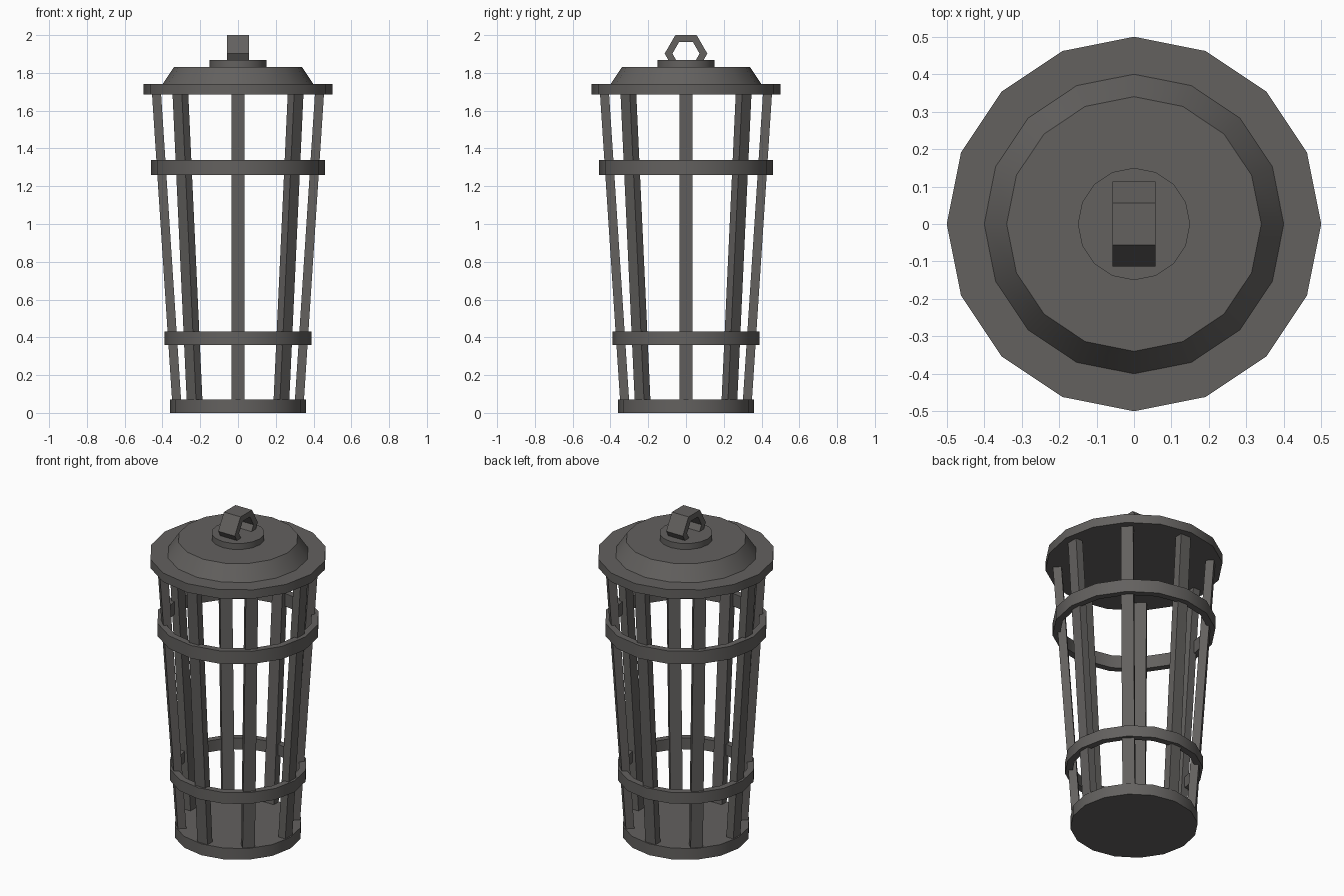
import bpy, bmesh, math
from mathutils import Matrix, Vector

if "Cube" in bpy.data.objects:
    bpy.data.objects.remove(bpy.data.objects["Cube"])

metal = bpy.data.materials.new("dark_grey_metal")
metal.diffuse_color = (0.125, 0.119, 0.114, 1)
metal.use_nodes = True
metal.node_tree.nodes["Principled BSDF"].inputs["Base Color"].default_value = metal.diffuse_color


def finish(name, bm, smooth=True):
    bmesh.ops.recalc_face_normals(bm, faces=bm.faces)
    me = bpy.data.meshes.new(name)
    bm.to_mesh(me)
    bm.free()
    me.materials.append(metal)
    ob = bpy.data.objects.new(name, me)
    bpy.context.collection.objects.link(ob)
    if smooth:
        bpy.ops.object.select_all(action='DESELECT')
        ob.select_set(True)
        bpy.context.view_layer.objects.active = ob
        bpy.ops.object.shade_smooth_by_angle(angle=math.radians(30))
    return ob


def lathe(name, profile, closed=False, sides=16):
    """Revolve (radius, z) points; open profiles get flat caps, closed ones make a band."""
    bm = bmesh.new()
    rings = [[bm.verts.new((r * math.cos(2 * math.pi * i / sides),
                            r * math.sin(2 * math.pi * i / sides), z))
              for i in range(sides)] for r, z in profile]
    pairs = list(zip(rings, rings[1:] + rings[:1]))
    if not closed:
        pairs.pop()
        bm.faces.new(rings[0])
        bm.faces.new(rings[-1])
    for a, b in pairs:
        for i in range(sides):
            j = (i + 1) % sides
            bm.faces.new((a[i], a[j], b[j], b[i]))
    return finish(name, bm)


def band(name, outer, inner, z0, z1):
    lathe(name, [(outer, z0), (outer, z1), (inner, z1), (inner, z0)], closed=True)


# Base plate, hoops and lid
lathe("base_plate", [(0.36, 0), (0.36, 0.07)])
band("lower_hoop", 0.39, 0.35, 0.36, 0.43)
band("upper_hoop", 0.46, 0.42, 1.26, 1.34)
lathe("lid", [(0.5, 1.685), (0.5, 1.74), (0.4, 1.74), (0.34, 1.83)])
lathe("lid_cap", [(0.15, 1.82), (0.15, 1.867)])

# Eight slanted cage bars
for k in range(8):
    bm = bmesh.new()
    bmesh.ops.create_cube(bm, size=1)
    for v in bm.verts:
        top = v.co.z > 0
        mid = 0.432 if top else 0.324
        v.co = Vector((mid + v.co.x * 0.048, v.co.y * 0.07, 1.70 if top else 0.05))
    bm.transform(Matrix.Rotation(k * math.pi / 4, 4, 'Z'))
    finish(f"cage_bar_{k + 1}", bm, smooth=False)

# Hexagonal hanging loop
bm = bmesh.new()
loops = []
for x, r in ((-0.057, 0.113), (0.057, 0.113), (0.057, 0.072), (-0.057, 0.072)):
    loops.append([bm.verts.new((x, r * math.cos(i * math.pi / 3),
                                1.902 + r * math.sin(i * math.pi / 3))) for i in range(6)])
for a, b in zip(loops, loops[1:] + loops[:1]):
    for i in range(6):
        j = (i + 1) % 6
        bm.faces.new((a[i], a[j], b[j], b[i]))
finish("hanging_loop", bm, smooth=False)
